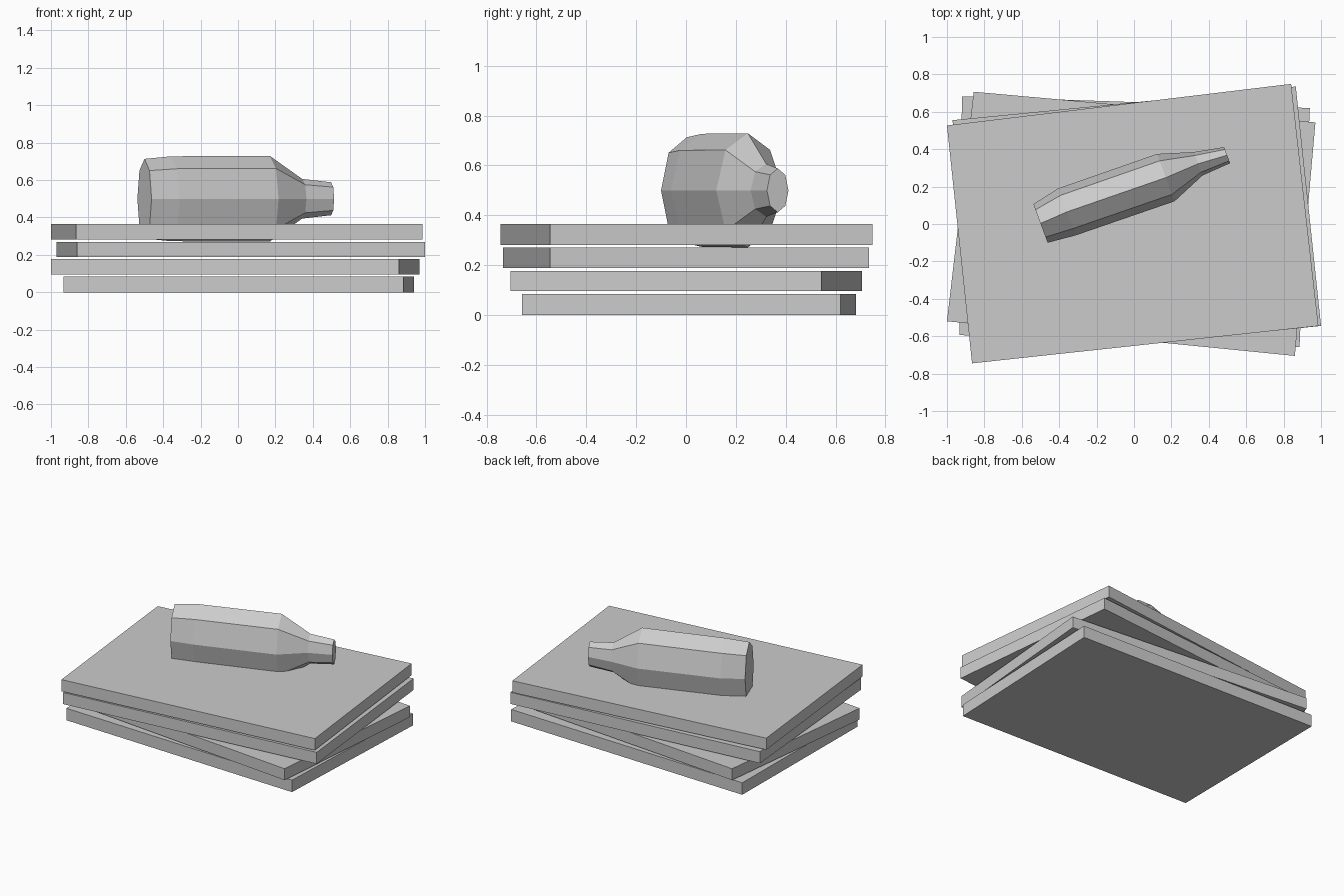
import bpy, bmesh, math

if "Cube" in bpy.data.objects:
    bpy.data.objects.remove(bpy.data.objects["Cube"])

grey = bpy.data.materials.new("plain_grey")
grey.diffuse_color = (0.6, 0.6, 0.6, 1)
grey.use_nodes = True
grey.node_tree.nodes["Principled BSDF"].inputs["Base Color"].default_value = grey.diffuse_color


def finish(name, bm):
    bmesh.ops.recalc_face_normals(bm, faces=bm.faces)
    mesh = bpy.data.meshes.new(name)
    bm.to_mesh(mesh)
    bm.free()
    mesh.materials.append(grey)
    bpy.context.collection.objects.link(bpy.data.objects.new(name, mesh))


def loft(name, rings):
    """Skin matching rings of points and cap both ends."""
    bm = bmesh.new()
    loops = [[bm.verts.new(p) for p in ring] for ring in rings]
    n = len(loops[0])
    for a, b in zip(loops, loops[1:]):
        for i in range(n):
            j = (i + 1) % n
            bm.faces.new((a[i], a[j], b[j], b[i]))
    bm.faces.new(loops[0])
    bm.faces.new(loops[-1])
    finish(name, bm)


# Stack of four slightly skewed slabs: bottom, top, corner outline
slabs = [
    (0.0, 0.085, [(-0.92, 0.683), (0.94, 0.62), (0.885, -0.658), (-0.933, -0.594)]),
    (0.096, 0.177, [(-0.857, 0.707), (0.97, 0.543), (0.86, -0.705), (-1.0, -0.52)]),
    (0.188, 0.27, [(-0.97, 0.555), (0.865, 0.735), (1.0, -0.545), (-0.86, -0.735)]),
    (0.281, 0.364, [(-1.0, 0.527), (0.84, 0.749), (0.986, -0.545), (-0.866, -0.745)]),
]
for k, (z0, z1, outline) in enumerate(slabs, 1):
    loft(f"slab_{k}", [[(x, y, z) for x, y in outline] for z in (z0, z1)])

# Flattened eight-sided bottle lying on the stack: centre x, y, half width, half height
turn = math.radians(20.3)
sections = [
    (-0.5, 0.003, 0.11, 0.213),
    (-0.358, 0.065, 0.134, 0.227),
    (0.17, 0.248, 0.135, 0.229),
    (0.343, 0.322, 0.067, 0.106),
    (0.498, 0.368, 0.046, 0.088),
]
rings = []
for cx, cy, w, h in sections:
    ring = []
    for i in range(8):
        a = i * math.pi / 4
        v = w * math.cos(a)
        ring.append((cx - v * math.sin(turn), cy + v * math.cos(turn), 0.5 + h * math.sin(a)))
    rings.append(ring)
loft("bottle", rings)
